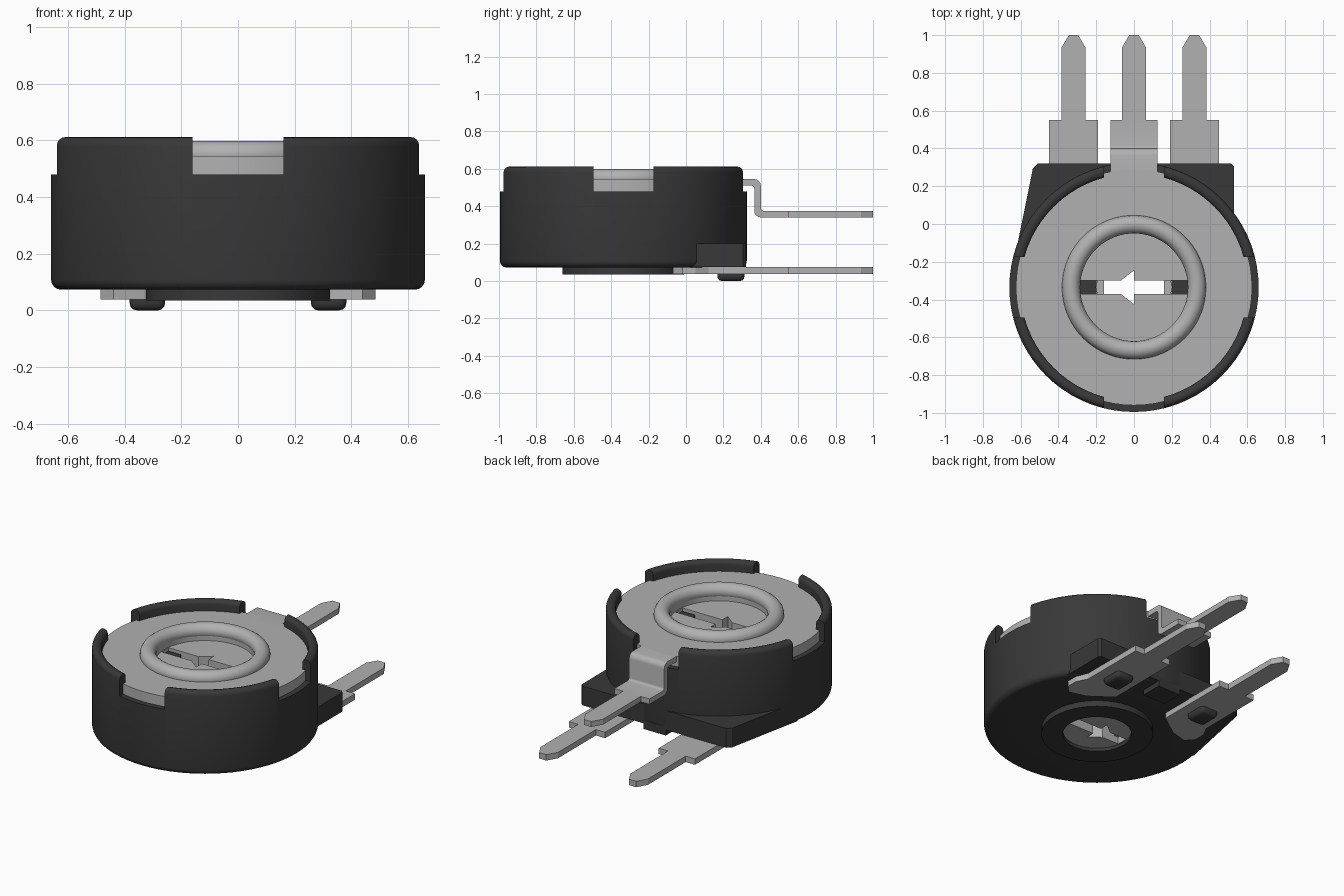
import bpy, bmesh, math
from mathutils import Vector

if "Cube" in bpy.data.objects:
    bpy.data.objects.remove(bpy.data.objects["Cube"])

CY = -0.335  # y of the round body's axis


def material(name, grey):
    m = bpy.data.materials.new(name)
    m.use_nodes = True
    col = (grey, grey, grey, 1)
    m.diffuse_color = col
    m.node_tree.nodes["Principled BSDF"].inputs["Base Color"].default_value = col
    return m


plastic = material("dark plastic", 0.04)
metal = material("grey metal", 0.44)


def finish(name, bm, mat):
    bmesh.ops.remove_doubles(bm, verts=bm.verts, dist=1e-5)
    bmesh.ops.recalc_face_normals(bm, faces=bm.faces)
    mesh = bpy.data.meshes.new(name)
    bm.to_mesh(mesh)
    bm.free()
    ob = bpy.data.objects.new(name, mesh)
    bpy.context.collection.objects.link(ob)
    if mat:
        mesh.materials.append(mat)
    return ob


def activate(ob):
    bpy.ops.object.select_all(action='DESELECT')
    ob.select_set(True)
    bpy.context.view_layer.objects.active = ob


def smooth(ob):
    activate(ob)
    bpy.ops.object.shade_smooth_by_angle(angle=math.radians(35))


def lathe(name, profile, mat):
    """Spin a closed (radius, z) outline around the body axis."""
    bm = bmesh.new()
    vs = [bm.verts.new((r, CY, z)) for r, z in profile]
    es = [bm.edges.new((vs[i], vs[(i + 1) % len(vs)])) for i in range(len(vs))
          if profile[i][0] + profile[(i + 1) % len(vs)][0] > 0]
    bmesh.ops.spin(bm, geom=vs + es, cent=(0, CY, 0), axis=(0, 0, 1),
                   angle=math.tau, steps=72, use_merge=False)
    return finish(name, bm, mat)


def prism(name, pts, offset, mat, bevel=0):
    """Extrude a flat outline of 3D points along an offset."""
    bm = bmesh.new()
    face = bm.faces.new([bm.verts.new(p) for p in pts])
    ext = bmesh.ops.extrude_face_region(bm, geom=[face])
    moved = [v for v in ext["geom"] if isinstance(v, bmesh.types.BMVert)]
    bmesh.ops.translate(bm, verts=moved, vec=Vector(offset))
    if bevel:
        bmesh.ops.bevel(bm, geom=bm.edges[:], offset=bevel, segments=3,
                        profile=0.5, affect='EDGES')
    return finish(name, bm, mat)


def slab(name, outline, z0, z1, mat, bevel=0):
    return prism(name, [(x, y, z0) for x, y in outline], (0, 0, z1 - z0), mat, bevel)


def box(name, cx, cy, w, d, z0, z1, mat=None, bevel=0):
    w, d = w / 2, d / 2
    return slab(name, [(cx - w, cy - d), (cx + w, cy - d), (cx + w, cy + d),
                       (cx - w, cy + d)], z0, z1, mat, bevel)


def cut(ob, cutters):
    for c in cutters:
        activate(ob)
        mod = ob.modifiers.new("cut", 'BOOLEAN')
        mod.operation, mod.solver, mod.object = 'DIFFERENCE', 'EXACT', c
        bpy.ops.object.modifier_apply(modifier=mod.name)
        bpy.data.objects.remove(c)


def arc(cr, cz, rad, start, end, n=4):
    return [(cr + rad * math.cos(math.radians(start + (end - start) * i / n)),
             cz + rad * math.sin(math.radians(start + (end - start) * i / n)))
            for i in range(n + 1)]


# Round housing with rounded rim, bottom boss and central hole
housing = lathe("housing",
                [(0.2, 0.035), (0.325, 0.035), (0.325, 0.073)]
                + arc(0.625, 0.108, 0.035, -90, 0)
                + arc(0.63, 0.582, 0.03, 0, 90)
                + arc(0.625, 0.587, 0.023, 90, 180)
                + [(0.602, 0.47), (0.2, 0.47)], plastic)
cut(housing, [box("notch_x", 0, CY, 1.6, 0.32, 0.48, 0.8),
              box("notch_y", 0, CY, 0.32, 1.6, 0.48, 0.8)])
smooth(housing)

# Terminal block behind the housing
slab("terminal_block", [(-0.64, -0.22), (-0.535, 0.295), (-0.51, 0.32), (0.515, 0.32),
                        (0.53, 0.305), (0.53, 0.0), (0.3, -0.2)], 0.076, 0.2, plastic)
box("centre_rib", 0, 0.25, 0.16, 0.14, 0.04, 0.08, plastic)

# Rotor plate: recessed centre, screwdriver grooves, arrow through-hole
rotor = lathe("rotor", [(0, 0.055), (0.199, 0.055), (0.199, 0.478), (0.625, 0.478),
                        (0.625, 0.545), (0.29, 0.545), (0.29, 0.5), (0, 0.5)], metal)
half = [(-0.16, 0.035), (-0.07, 0.035), (0, 0.09), (0, 0.035), (0.16, 0.035)]
arrow = [(x, CY + y) for x, y in half] + [(x, CY - y) for x, y in reversed(half)]
cut(rotor, [box("groove_top", 0, CY, 0.57, 0.07, 0.45, 0.7),
            box("groove_bottom", 0, CY, 0.38, 0.07, -0.1, 0.1),
            slab("arrow_hole", arrow, -0.2, 0.9, None)])
smooth(rotor)

# Raised ring around the adjuster
bpy.ops.mesh.primitive_torus_add(location=(0, CY, 0.55), major_radius=0.333,
                                 minor_radius=0.048, major_segments=72, minor_segments=16)
ring = bpy.context.object
ring.name = "adjuster_ring"
ring.data.materials.append(metal)
smooth(ring)


def pin_outline(cx, half_w):
    """Stepped blade with a tapered tip, starting at its wide shoulder."""
    return [(cx + half_w, 0.55), (cx + 0.063, 0.55), (cx + 0.063, 0.935),
            (cx + 0.025, 1.0), (cx - 0.025, 1.0), (cx - 0.063, 0.935),
            (cx - 0.063, 0.55), (cx - half_w, 0.55)]


# Outer terminals and the studs that hold them
for side, label in ((1, "left"), (-1, "right")):
    root = [(0.19, 0.06), (0.33, -0.04), (0.44, -0.07), (0.485, -0.02),
            (0.485, 0.05), (0.45, 0.12)]
    outline = [(side * x, y) for x, y in pin_outline(0.32, 0.129) + root]
    slab(label + "_terminal", outline, 0.038, 0.076, metal)
    stud = box(label + "_stud", side * 0.32, 0.24, 0.125, 0.145, 0.0, 0.08, plastic, 0.025)
    smooth(stud)

# Centre terminal: bent strip down from the rotor plate, then a flat blade
strip = (arc(0.365, 0.51, 0.035, 90, 0) + arc(0.415, 0.39, 0.015, 180, 270)
         + [(0.55, 0.375), (0.55, 0.34)]
         + arc(0.4, 0.375, 0.035, 270, 180) + arc(0.35, 0.495, 0.015, 0, 90)
         + [(0.2, 0.51), (0.2, 0.545)])
bend = prism("centre_terminal_bend", [(-0.125, y, z) for y, z in strip],
             (0.25, 0, 0), metal)
smooth(bend)
slab("centre_terminal_blade", pin_outline(0, 0.063)[1:7], 0.34, 0.375, metal)
